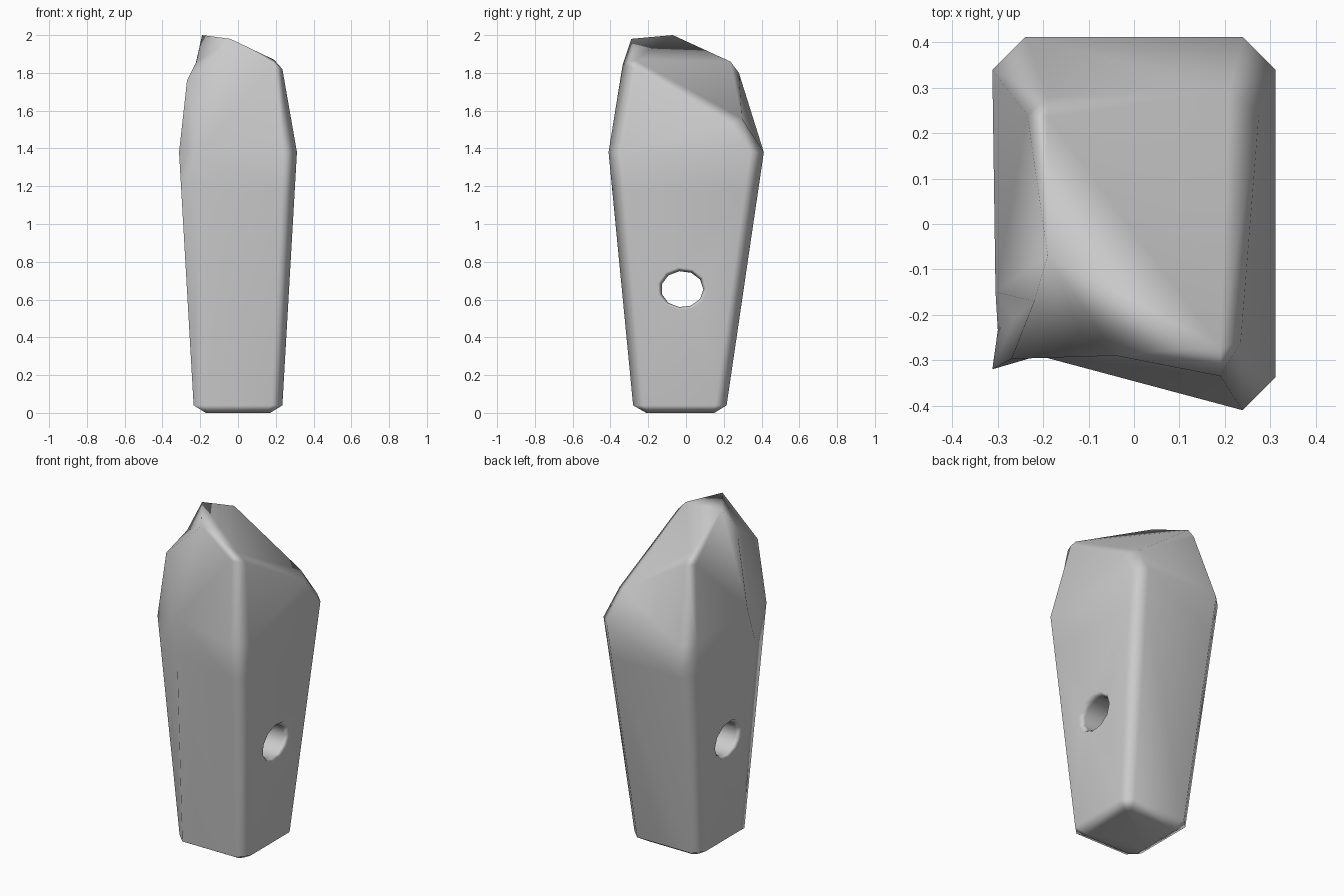
import bpy, bmesh, math

if "Cube" in bpy.data.objects:
    bpy.data.objects.remove(bpy.data.objects["Cube"])


def make_object(name, bm):
    bmesh.ops.recalc_face_normals(bm, faces=bm.faces)
    mesh = bpy.data.meshes.new(name)
    bm.to_mesh(mesh)
    bm.free()
    ob = bpy.data.objects.new(name, mesh)
    bpy.context.collection.objects.link(ob)
    return ob


def bridge(bm, a, b):
    n = len(a)
    for i in range(n):
        j = (i + 1) % n
        bm.faces.new((a[i], a[j], b[j], b[i]))


def footprint(x, y0, y1, c, z):
    # chamfered rectangle, with two extra points on the left side for the chip
    return [(-x + c, y0, z), (x - c, y0, z), (x, y0 + c, z), (x, y1 - c, z),
            (x - c, y1, z), (-x + c, y1, z), (-x, y1 - c, z),
            (-x, y0 * 0.45, z), (-x, y0 * 0.6, z), (-x, y0 + c, z)]


# Stone body: rings from the foot to the shoulder
foot = footprint(0.17, -0.21, 0.15, 0.02, 0)
base = footprint(0.235, -0.28, 0.215, 0.06, 0.04)
shoulder = footprint(0.312, -0.41, 0.412, 0.073, 1.38)
shoulder[0] = (-0.21, -0.29, 1.38)
shoulder[9] = (-0.312, -0.32, 1.38)
t = (1.17 - 0.04) / (1.38 - 0.04)
waist = [tuple(p + (q - p) * t for p, q in zip(a, b)) for a, b in zip(base, shoulder)]
shoulder[7] = (-0.305, -0.15, 1.4)
shoulder[8] = (-0.265, -0.21, 1.42)
crown = [(-0.04, -0.29, 1.98), (0.19, -0.335, 1.845), (0.235, -0.26, 1.82),
         (0.275, 0.24, 1.53), (0.21, 0.295, 1.56), (-0.19, 0.28, 1.80),
         (-0.235, 0.24, 1.80), (-0.19, -0.07, 2.0), (-0.22, -0.17, 1.86),
         (-0.27, -0.297, 1.76)]

bm = bmesh.new()
rings = [[bm.verts.new(p) for p in r] for r in (foot, base, waist, shoulder, crown)]
for a, b in zip(rings, rings[1:]):
    bridge(bm, a, b)
bm.faces.new(rings[0])

# Broken, slanting top
c = rings[-1]
a = bm.verts.new((0.19, -0.27, 1.87))
b = bm.verts.new((-0.19, 0.235, 1.86))
for f in ((c[0], c[1], a), (c[1], c[2], a), (c[2], c[3], a), (c[3], c[4], a),
          (a, c[4], b), (c[4], c[5], b), (c[5], c[6], b), (c[6], c[7], b),
          (c[7], a, b), (c[7], c[0], a), (c[8], c[0], c[7]), (c[9], c[0], c[8])):
    bm.faces.new(f)
bmesh.ops.triangulate(bm, faces=bm.faces)
stone = make_object("standing_stone", bm)

# Cutter for the flared through hole
bm = bmesh.new()
prev = None
for x, s in ((-0.36, 1.7), (-0.24, 1), (0.24, 1), (0.36, 1.7)):
    ring = [bm.verts.new((x, -0.02 + 0.112 * s * math.cos(math.tau * i / 11),
                          0.655 + 0.096 * s * math.sin(math.tau * i / 11)))
            for i in range(11)]
    if prev:
        bridge(bm, prev, ring)
    else:
        bm.faces.new(ring)
    prev = ring
bm.faces.new(prev)
cutter = make_object("hole_cutter", bm)
cutter.hide_render = True

mod = stone.modifiers.new("hole", 'BOOLEAN')
mod.operation = 'DIFFERENCE'
mod.solver = 'EXACT'
mod.object = cutter
bpy.context.view_layer.objects.active = stone
stone.select_set(True)
bpy.ops.object.modifier_apply(modifier=mod.name)
bpy.data.objects.remove(cutter, do_unlink=True)

# Soft worn shading
stone.data.polygons.foreach_set("use_smooth", [True] * len(stone.data.polygons))
stone.data.update()
stone.modifiers.new("soft_normals", 'WEIGHTED_NORMAL')
